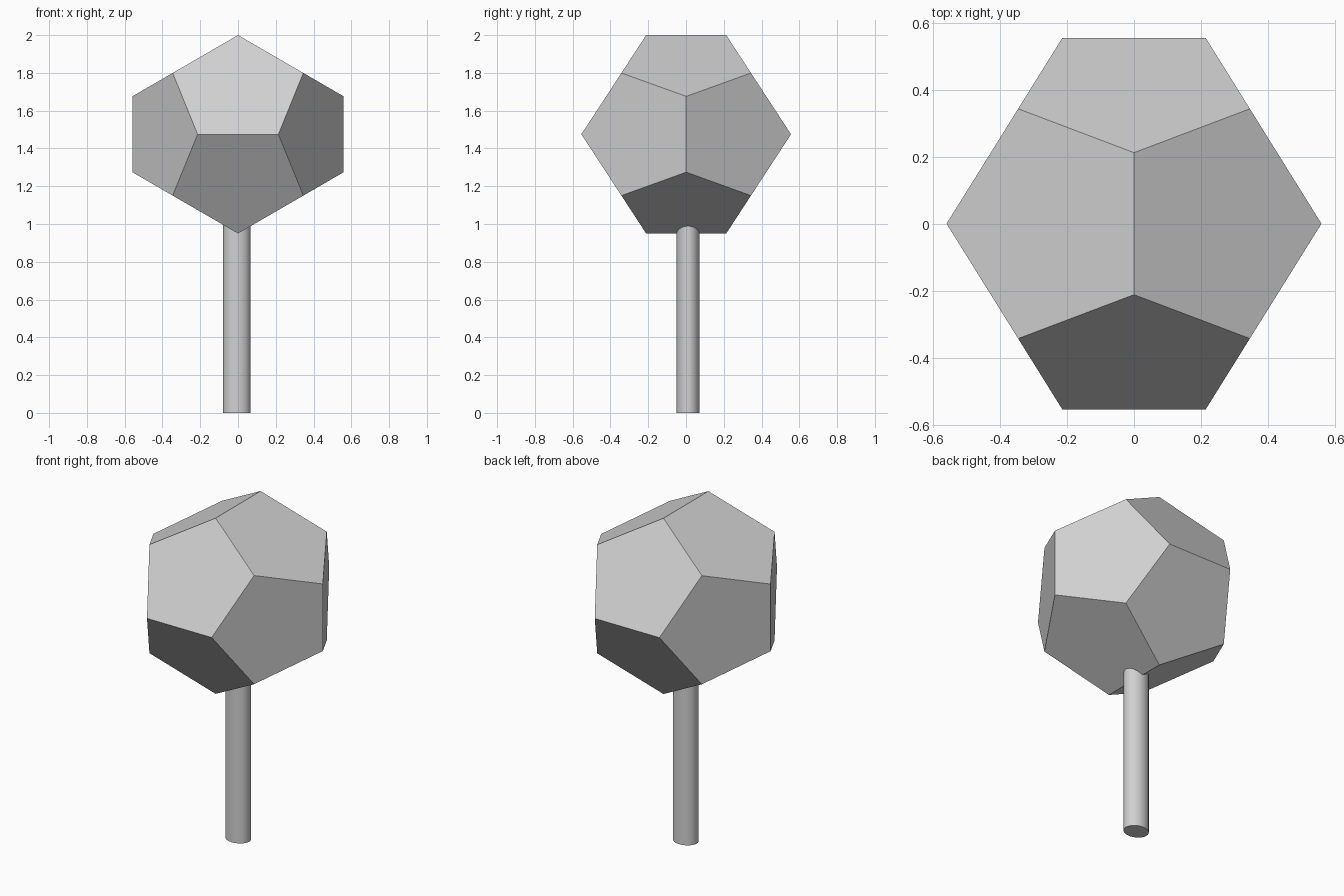
import bpy
import bmesh
import math
from mathutils import Vector

cube = bpy.data.objects.get("Cube")
if cube:
    bpy.data.objects.remove(cube, do_unlink=True)

# Single light grey material
grey = bpy.data.materials.new("light grey")
grey.use_nodes = True
colour = (0.64, 0.64, 0.64, 1)
grey.diffuse_color = colour
grey.node_tree.nodes["Principled BSDF"].inputs["Base Color"].default_value = colour

PHI = (1 + math.sqrt(5)) / 2
SIGNS = (-1, 1)


def dodecahedron_points():
    """Cube corners plus the three golden rectangles."""
    points = [Vector((x, y, z)) for x in SIGNS for y in SIGNS for z in SIGNS]
    for a in SIGNS:
        for b in SIGNS:
            short, long = a / PHI, b * PHI
            points += [Vector((0, short, long)),
                       Vector((short, long, 0)),
                       Vector((long, 0, short))]
    return points


def add_object(name, bm):
    mesh = bpy.data.meshes.new(name)
    bm.normal_update()
    bm.to_mesh(mesh)
    bm.free()
    mesh.materials.append(grey)
    obj = bpy.data.objects.new(name, mesh)
    bpy.context.collection.objects.link(obj)
    return obj


# Twelve-sided head, slightly squashed vertically
bm = bmesh.new()
for p in dodecahedron_points():
    bm.verts.new(p)
bmesh.ops.convex_hull(bm, input=bm.verts[:])
bmesh.ops.dissolve_limit(bm, angle_limit=math.radians(2),
                         verts=bm.verts[:], edges=bm.edges[:])
bmesh.ops.recalc_face_normals(bm, faces=bm.faces[:])
head = add_object("head", bm)
head.scale = (0.346, 0.343, 0.3245)
head.location = (0, 0.001, 1.475)

# Slightly oval pole running up into the head
POLE_TOP = 1.05
bm = bmesh.new()
bmesh.ops.create_cone(bm, cap_ends=True, segments=32,
                      radius1=1, radius2=1, depth=POLE_TOP)
pole = add_object("pole", bm)
pole.scale = (0.073, 0.061, 1)
pole.location = (-0.006, 0.011, POLE_TOP / 2)
bpy.ops.object.select_all(action='DESELECT')
pole.select_set(True)
bpy.context.view_layer.objects.active = pole
bpy.ops.object.shade_smooth_by_angle(angle=math.radians(30))
